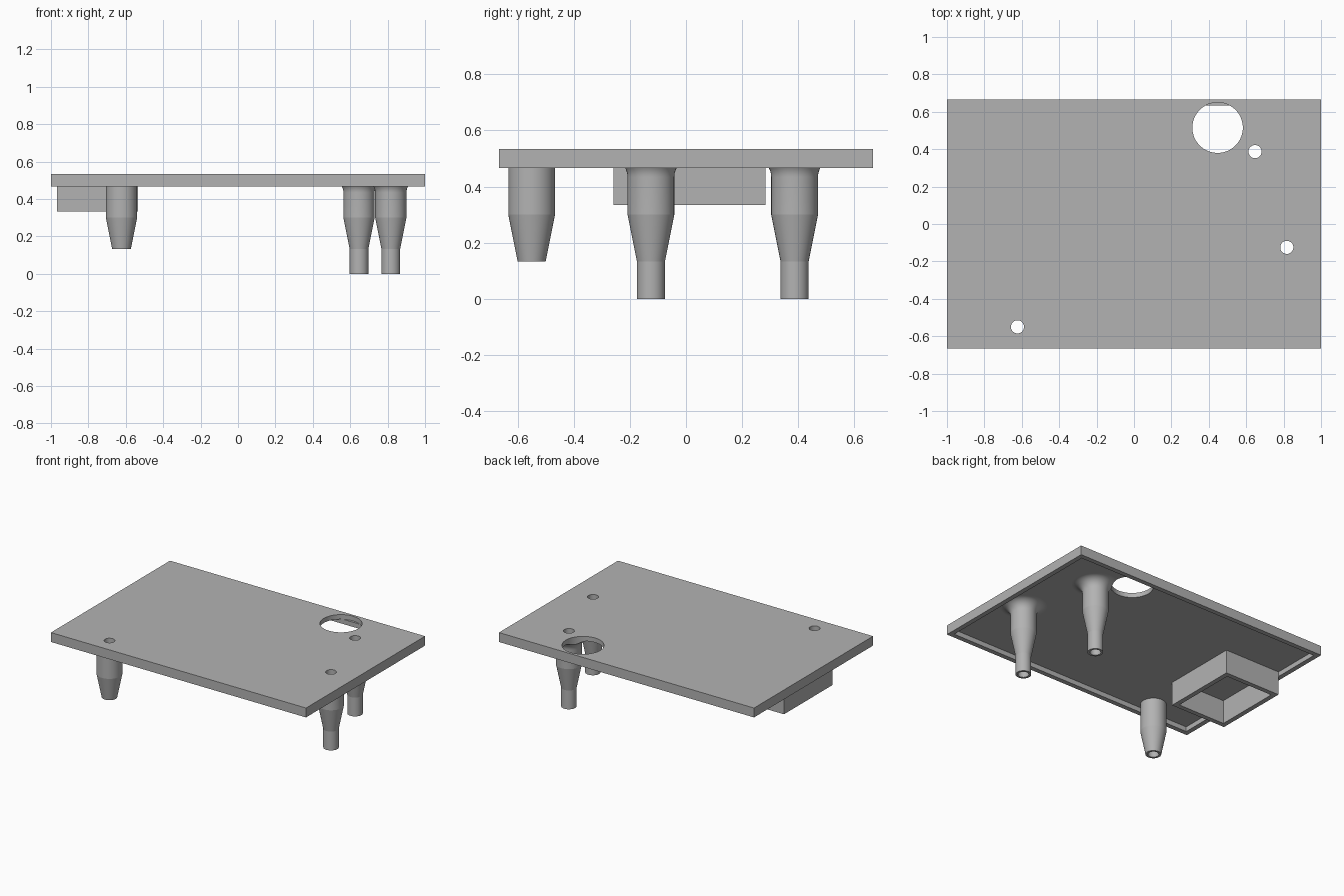
import bpy, bmesh, math
from mathutils import Matrix, Vector

if "Cube" in bpy.data.objects:
    bpy.data.objects.remove(bpy.data.objects["Cube"], do_unlink=True)

U = 1 / 30            # wall thickness, the module of the whole part
TOP = 16 * U          # upper surface of the lid
CEILING = 15 * U      # underside of the thin lid sheet
SEGS = 64
BORE = 0.035

grey = bpy.data.materials.new("light grey plastic")
grey.use_nodes = True
colour = (0.45, 0.45, 0.45, 1)
grey.diffuse_color = colour
grey.node_tree.nodes["Principled BSDF"].inputs["Base Color"].default_value = colour


def finish(name, bm):
    bmesh.ops.recalc_face_normals(bm, faces=bm.faces)
    mesh = bpy.data.meshes.new(name)
    bm.to_mesh(mesh)
    bm.free()
    mesh.materials.append(grey)
    obj = bpy.data.objects.new(name, mesh)
    bpy.context.collection.objects.link(obj)
    return obj


def block(name, low, high):
    low, high = Vector(low), Vector(high)
    bm = bmesh.new()
    bmesh.ops.create_cube(bm, size=1, matrix=Matrix.Translation((low + high) / 2)
                          @ Matrix.Diagonal((*(high - low), 1)))
    return finish(name, bm)


def cylinder(name, x, y, radius, z0, z1):
    bm = bmesh.new()
    bmesh.ops.create_cone(bm, cap_ends=True, segments=SEGS, radius1=radius, radius2=radius,
                          depth=z1 - z0, matrix=Matrix.Translation((x, y, (z0 + z1) / 2)))
    return finish(name, bm)


def lathe(name, x, y, profile):
    """Spin a closed (radius, z) profile into a ring-shaped solid."""
    bm = bmesh.new()
    rings = []
    for i in range(SEGS):
        a = 2 * math.pi * i / SEGS
        rings.append([bm.verts.new((x + r * math.cos(a), y + r * math.sin(a), z))
                      for r, z in profile])
    for i, ring in enumerate(rings):
        after = rings[(i + 1) % SEGS]
        for j in range(len(profile)):
            k = (j + 1) % len(profile)
            bm.faces.new((ring[j], after[j], after[k], ring[k]))
    return finish(name, bm)


def cut(obj, cutter):
    cutter.hide_render = True
    mod = obj.modifiers.new("cut", "BOOLEAN")
    mod.operation = "DIFFERENCE"
    mod.solver = "EXACT"
    mod.object = cutter
    bpy.context.view_layer.objects.active = obj
    bpy.ops.object.modifier_apply(modifier=mod.name)
    bpy.data.objects.remove(cutter, do_unlink=True)


def smooth(obj):
    bpy.ops.object.select_all(action="DESELECT")
    obj.select_set(True)
    bpy.context.view_layer.objects.active = obj
    bpy.ops.object.shade_smooth_by_angle(angle=math.radians(10))


# Screw post positions: x, y, tall or short
POSTS = {"back_post": (0.647, 0.387, True),
         "left_post": (0.817, -0.125, True),
         "front_post": (-0.623, -0.55, False)}
HOLE = (0.447, 0.515, 0.135)
SEAM = CEILING + 0.0005

# Lid with a large opening that stops above the rim, post bores and a recess below
lid = block("lid", (-1, -20 * U, 14 * U), (1, 20 * U, TOP))
cut(lid, cylinder("opening_cutter", *HOLE, CEILING, 0.6))
cut(lid, block("recess_cutter", (-29 * U, -19 * U, 0.4), (29 * U, 19 * U, SEAM)))
for x, y, tall in POSTS.values():
    cut(lid, cylinder("bore_cutter", x, y, BORE, 0.4, 0.6))
smooth(lid)

# Hollow posts; the tall ones have a pin at the foot and a fillet at the root
FILLET = 2 * U
for name, (x, y, tall) in POSTS.items():
    wide, thin, foot = 2.5 * U, 1.5 * U, 4 * U
    profile = [(BORE, SEAM), (BORE, 0 if tall else foot)]
    if tall:
        profile.append((thin, 0))
    profile += [(thin, foot), (wide, 9 * U)]
    if tall:
        for i in range(13):
            a = math.pi / 2 * i / 12
            profile.append((wide + FILLET * (1 - math.cos(a)),
                            SEAM - FILLET * (1 - math.sin(a))))
    else:
        profile.append((wide, SEAM))
    post = lathe(name, x, y, profile)
    if name == "back_post":
        cut(post, cylinder("opening_cutter", *HOLE, 0.4, 0.6))
    smooth(post)

# Open compartment walls hanging under the lid
x0, x1, y0, y1 = -29 * U, -16 * U, -0.258, 0.283
compartment = block("compartment", (x0, y0, 10 * U), (x1, y1, SEAM))
cut(compartment, block("compartment_cutter", (x0 + U, y0 + U, 0.2), (x1 - U, y1 - U, 0.6)))
